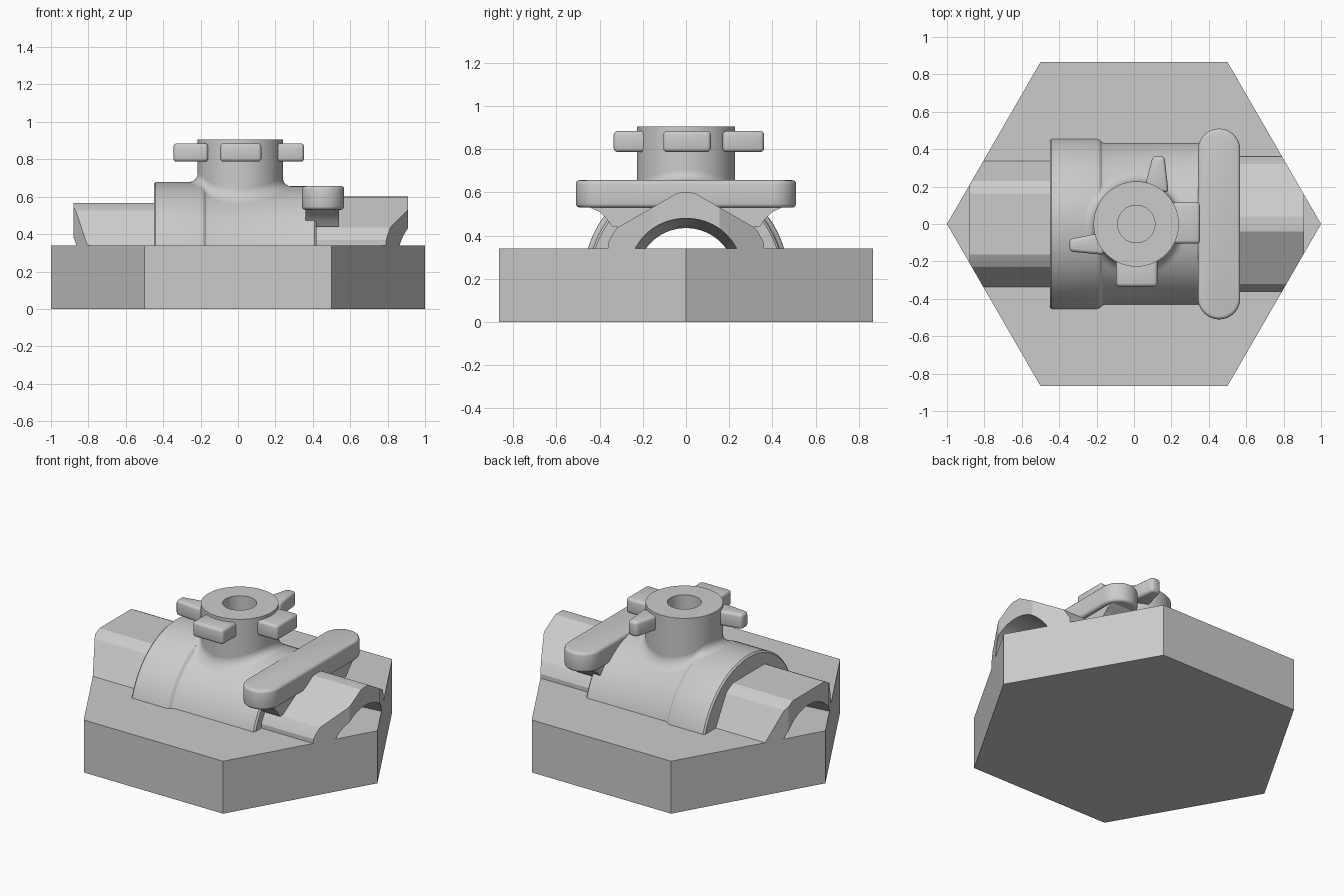
import bpy, bmesh, math
from math import sin, cos, pi, sqrt, radians

cube = bpy.data.objects.get("Cube")
if cube:
    bpy.data.objects.remove(cube, do_unlink=True)

grey = bpy.data.materials.new("light grey")
grey.use_nodes = True
grey.diffuse_color = (0.6, 0.6, 0.6, 1)
grey.node_tree.nodes["Principled BSDF"].inputs["Base Color"].default_value = grey.diffuse_color

BASE_TOP = 0.34
AXIS_Z = 0.205      # height of the flow axis
STEM_X, STEM_R = 0.012, 0.228
SEG = 80


def loft(name, rings, caps=True):
    """Bridge equal-length rings of points into one mesh object."""
    bm = bmesh.new()
    loops = [[bm.verts.new(p) for p in ring] for ring in rings]
    for a, b in zip(loops, loops[1:]):
        for i in range(len(a)):
            j = (i + 1) % len(a)
            bm.faces.new((a[i], a[j], b[j], b[i]))
    if caps:
        bm.faces.new(loops[0])
        bm.faces.new(loops[-1])
    bmesh.ops.recalc_face_normals(bm, faces=bm.faces)
    mesh = bpy.data.meshes.new(name)
    bm.to_mesh(mesh)
    bm.free()
    mesh.materials.append(grey)
    obj = bpy.data.objects.new(name, mesh)
    bpy.context.collection.objects.link(obj)
    return obj


def prism_z(name, pts, lo, hi):
    return loft(name, [[(x, y, z) for x, y in pts] for z in (lo, hi)])


def prism_x(name, pts, lo, hi):
    return loft(name, [[(x, y, z) for y, z in pts] for x in (lo, hi)])


def circle(r, n=SEG, cx=0.0, cy=0.0):
    return [(cx + r * cos(2 * pi * i / n), cy + r * sin(2 * pi * i / n)) for i in range(n)]


def lathe_x(name, profile):
    return loft(name, [[(x, y, z) for y, z in circle(r, cy=AXIS_Z)] for x, r in profile])


def activate(obj):
    bpy.ops.object.select_all(action='DESELECT')
    obj.select_set(True)
    bpy.context.view_layer.objects.active = obj


def boolean(obj, cutter, operation):
    mod = obj.modifiers.new("cut", 'BOOLEAN')
    mod.operation, mod.object, mod.solver = operation, cutter, 'EXACT'
    activate(obj)
    bpy.ops.object.modifier_apply(modifier=mod.name)


def soften(obj, width):
    mod = obj.modifiers.new("round", 'BEVEL')
    mod.width, mod.segments, mod.limit_method = width, 3, 'ANGLE'
    mod.angle_limit = radians(40)
    activate(obj)
    bpy.ops.object.modifier_apply(modifier=mod.name)


def smooth(obj, angle=20):
    activate(obj)
    bpy.ops.object.shade_smooth_by_angle(angle=radians(angle))


# Hexagonal base
hexagon = circle(1.0, 6)
prism_z("hex_base", hexagon, 0, BASE_TOP)

# Cutters: base outline, tapered bore, stem hole
outline = prism_z("outline_cutter", hexagon, BASE_TOP, 2)
bore = lathe_x("bore_cutter", [(-1.1, 0.28), (-0.9, 0.275), (-0.45, 0.23),
                               (0.45, 0.23), (0.9, 0.275), (1.1, 0.28)])
hole = prism_z("hole_cutter", circle(0.1, 48, STEM_X), 0.3, 1.2)

# Round valve body with a larger collar on one side
body = lathe_x("valve_body", [(-0.45, 0.464), (-0.44, 0.474), (-0.2, 0.474), (-0.185, 0.47),
                              (-0.17, 0.456), (-0.155, 0.451), (0.41, 0.451), (0.42, 0.441)])


# Hexagonal pipe ends with turned-down corners
def pipe_profile(offset):
    flat, corner = 0.36, 0.395
    half = math.degrees(math.acos(flat / corner))
    step = (60 - 2 * half) / 3
    angles = [offset + 60 * k + half + step * i for k in range(6) for i in range(4)]
    return [(corner * cos(radians(a)), AXIS_Z + corner * sin(radians(a))) for a in angles]


pipes = [prism_x("right_pipe_end", pipe_profile(30), -0.88, -0.4),
         prism_x("left_pipe_end", pipe_profile(0), 0.38, 0.91)]

# Stem
stem = prism_z("stem", circle(STEM_R, SEG, STEM_X), 0.5, 0.905)

for part in [body] + pipes:
    boolean(part, outline, 'INTERSECT')
    boolean(part, bore, 'DIFFERENCE')
for part in (body, stem):
    boolean(part, hole, 'DIFFERENCE')
for part in [body, stem] + pipes:
    smooth(part)
for cutter in (outline, bore, hole):
    bpy.data.objects.remove(cutter, do_unlink=True)


# Fillet where the stem meets the body
def body_height(x, y):
    t = min(1, max(0, (x + 0.2) / 0.045))
    r = 0.474 - 0.023 * t
    return AXIS_Z + sqrt(r * r - y * y)


FILLET = 0.045
rings = []
for k in range(7):
    a = k / 6 * pi / 2
    out, up = FILLET * (1 - sin(a)), FILLET * (1 - cos(a))
    rings.append([(x, y, body_height(x, y) + up)
                  for x, y in circle(STEM_R + out, SEG, STEM_X)])
smooth(loft("stem_fillet", rings, caps=False), 40)

# Lugs around the stem: two wide, two thin and tapered
lugs = {
    "front_lug": [(-0.095, -0.17), (-0.095, -0.335), (0.125, -0.335), (0.125, -0.17)],
    "left_lug": [(0.18, -0.105), (0.353, -0.105), (0.353, 0.115), (0.18, 0.115)],
    "back_lug": [(0.05, 0.17), (0.185, 0.17), (0.163, 0.362), (0.1, 0.362)],
    "right_lug": [(-0.16, -0.045), (-0.345, -0.08), (-0.345, -0.147), (-0.16, -0.165)],
}
for name, pts in lugs.items():
    lug = prism_z(name, pts, 0.787, 0.885)
    soften(lug, 0.018)
    smooth(lug, 35)

# Cross bar with rounded ends
BAR_X, BAR_R, BAR_Y = 0.455, 0.113, 0.397
bar_pts = []
for i in range(25):
    a = pi * i / 24
    bar_pts.append((BAR_X + BAR_R * cos(a), BAR_Y + BAR_R * sin(a)))
bar_pts += [(2 * BAR_X - x, -y) for x, y in bar_pts]
bar = prism_z("cross_bar", bar_pts, 0.53, 0.657)
soften(bar, 0.018)
smooth(bar, 35)

# Curved web under the bar
web = [(0.45, 0.54), (0.44, 0.528), (0.4, 0.51), (0.365, 0.475), (0.34, 0.44)]
web_pts = web + [(-y, z) for y, z in reversed(web)]
web_obj = prism_x("bar_web", web_pts, 0.36, 0.54)
smooth(web_obj, 40)
